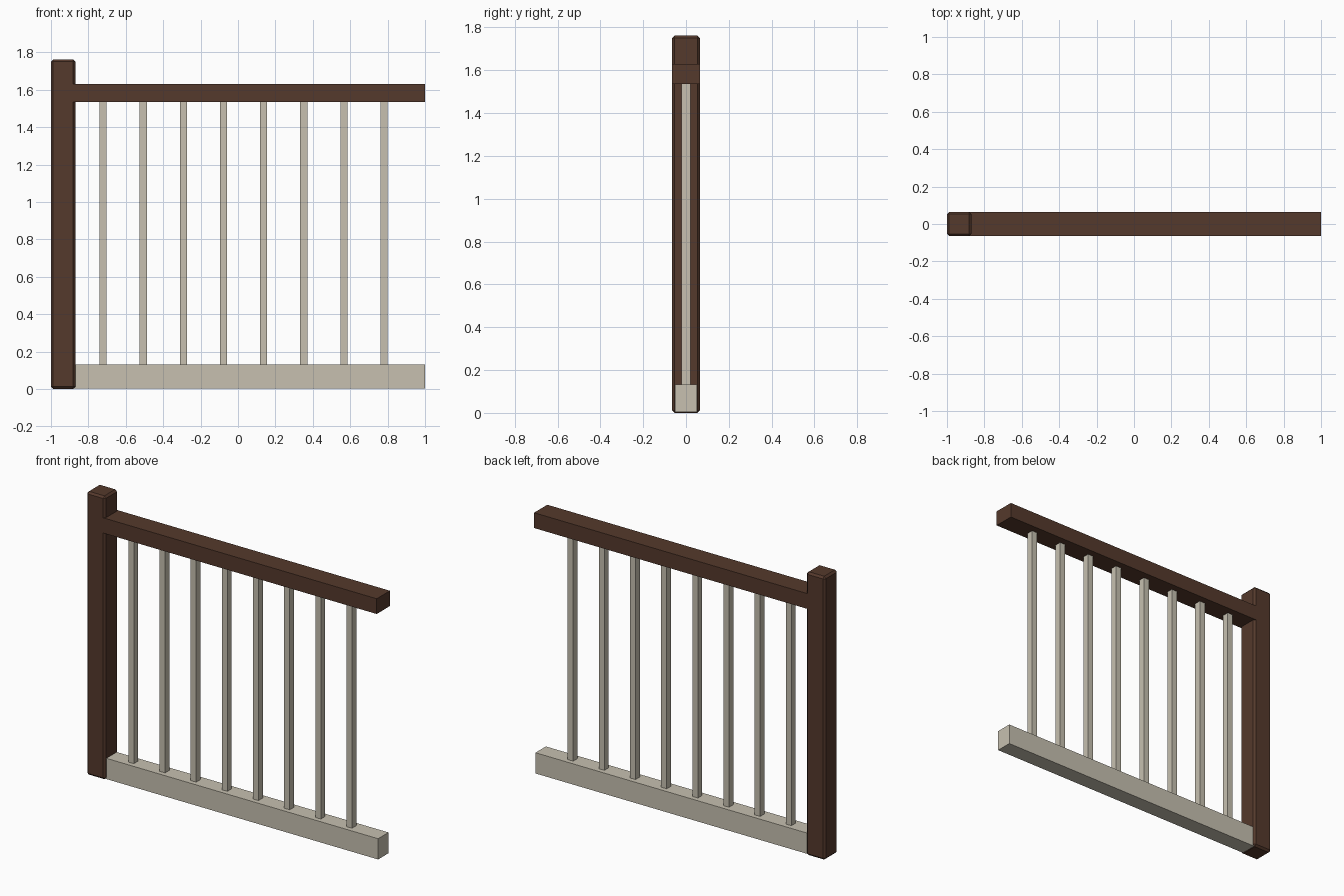
import bpy

if "Cube" in bpy.data.objects:
    bpy.data.objects.remove(bpy.data.objects["Cube"])


def material(name, rgb):
    m = bpy.data.materials.new(name)
    m.diffuse_color = (*rgb, 1.0)
    m.use_nodes = True
    m.node_tree.nodes["Principled BSDF"].inputs["Base Color"].default_value = m.diffuse_color
    return m


brown = material("dark_brown_wood", (0.090, 0.041, 0.025))
beige = material("pale_beige_paint", (0.57, 0.53, 0.435))


def box(name, x, y, z, mat, bevel=0.0):
    """Box from (min, max) ranges on each axis, with an optional chamfer."""
    ranges = (x, y, z)
    centre = [(a + b) / 2 for a, b in ranges]
    size = [b - a for a, b in ranges]
    bpy.ops.mesh.primitive_cube_add(size=1, location=centre)
    ob = bpy.context.object
    ob.name = name
    ob.scale = size
    bpy.ops.object.transform_apply(location=False, rotation=False, scale=True)
    ob.data.materials.append(mat)
    if bevel:
        mod = ob.modifiers.new("chamfer", 'BEVEL')
        mod.width = bevel
        mod.segments = 1
    return ob


# End post with chamfered edges
box("end_post", (-1.0, -0.87), (-0.065, 0.065), (0, 1.762), brown, 0.012)

# Handrail, flush with the post faces
box("handrail", (-0.885, 1.0), (-0.065, 0.065), (1.535, 1.63), brown)

# Base rail, slightly narrower than the post
box("base_rail", (-0.88, 1.0), (-0.051, 0.051), (0.003, 0.132), beige)

# Evenly spaced square balusters
for i in range(8):
    cx = -0.721 + i * 0.2145
    box(f"baluster_{i + 1}", (cx - 0.019, cx + 0.019), (-0.021, 0.021),
        (0.125, 1.542), beige)
